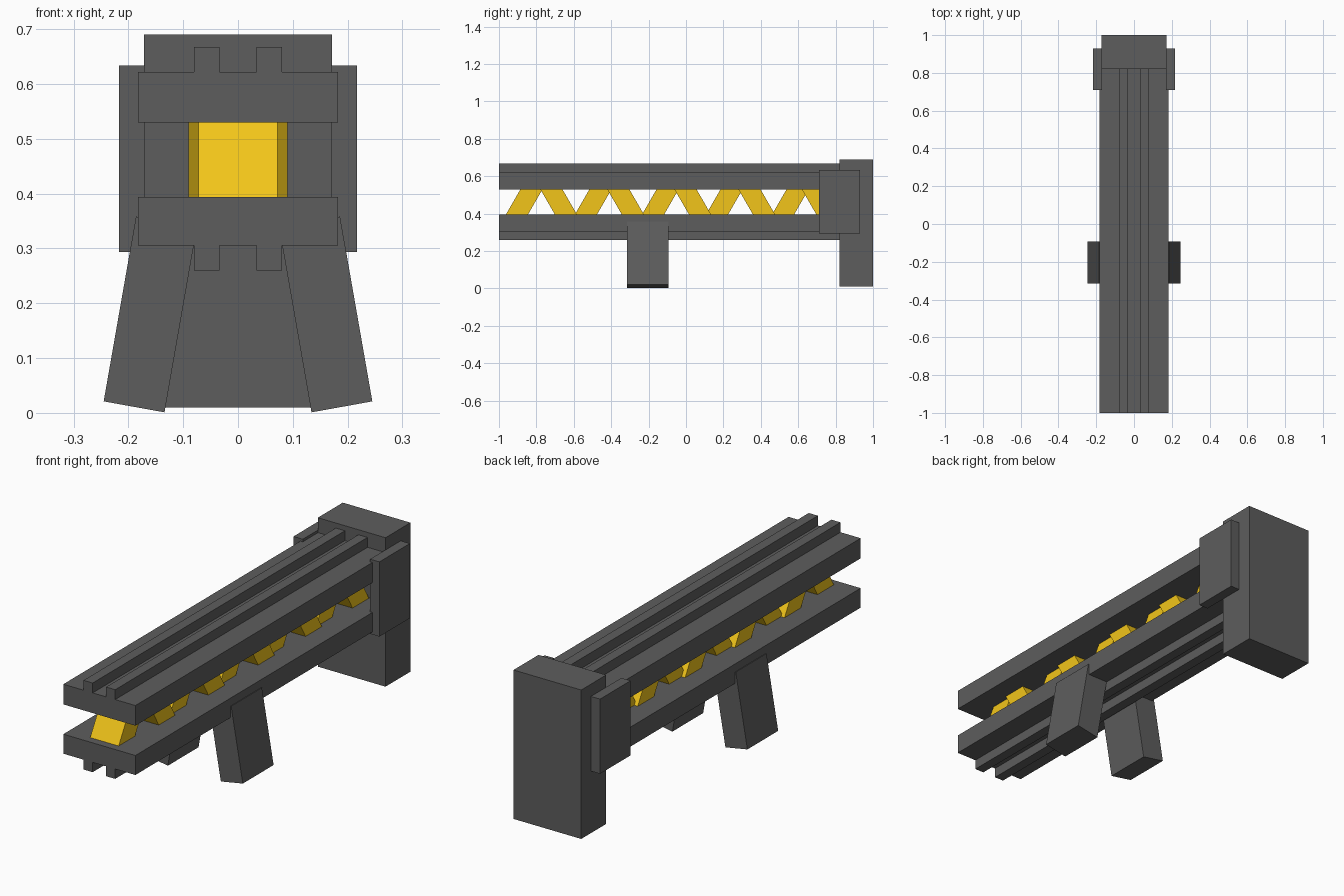
import bpy

if "Cube" in bpy.data.objects:
    bpy.data.objects.remove(bpy.data.objects["Cube"])


def material(name, rgb):
    m = bpy.data.materials.new(name)
    m.diffuse_color = (*rgb, 1)
    m.use_nodes = True
    m.node_tree.nodes["Principled BSDF"].inputs["Base Color"].default_value = m.diffuse_color
    return m


GREY = material("dark_metal", (0.11, 0.11, 0.11))
YELLOW = material("yellow", (0.89, 0.56, 0.01))


def prism(name, bottom, top, mat):
    """Solid between two matching loops of points."""
    n = len(bottom)
    faces = [tuple(reversed(range(n))), tuple(range(n, 2 * n))]
    faces += [(i, (i + 1) % n, (i + 1) % n + n, i + n) for i in range(n)]
    me = bpy.data.meshes.new(name)
    me.from_pydata(bottom + top, [], faces)
    me.materials.append(mat)
    ob = bpy.data.objects.new(name, me)
    bpy.context.collection.objects.link(ob)
    # make normals face outwards
    import bmesh
    bm = bmesh.new()
    bm.from_mesh(me)
    bmesh.ops.recalc_face_normals(bm, faces=bm.faces)
    bm.to_mesh(me)
    bm.free()
    return ob


def extrude_y(name, profile, y0, y1, mat=GREY):
    return prism(name, [(x, y0, z) for x, z in profile],
                 [(x, y1, z) for x, z in profile], mat)


def extrude_x(name, profile, half, mat):
    return prism(name, [(-half, y, z) for y, z in profile],
                 [(half, y, z) for y, z in profile], mat)


def rect(x0, x1, z0, z1):
    return [(x0, z0), (x1, z0), (x1, z1), (x0, z1)]


# ribbed rails: one cross-section each, ribs pointing away from the truss
def rail(name, inner, face, rib):
    half = [(0.182, inner), (0.182, face), (0.08, face),
            (0.08, rib), (0.034, rib), (0.034, face)]
    extrude_y(name, half + [(-x, z) for x, z in reversed(half)], -1, 0.82)


rail("upper_rail", 0.53, 0.622, 0.667)
rail("lower_rail", 0.394, 0.305, 0.26)

# end block
extrude_y("end_block", rect(-0.171, 0.171, 0.01, 0.69), 0.82, 1.0)

# side plates and splayed legs
for s, side in ((-1, "left"), (1, "right")):
    extrude_y(side + "_side_plate",
              rect(s * 0.17, s * 0.217, 0.293, 0.634), 0.71, 0.93)
    leg = [(0.245, 0.021), (0.134, 0.001), (0.075, 0.338), (0.186, 0.358)]
    extrude_y(side + "_leg", [(s * x, z) for x, z in leg], -0.315, -0.093)

# zigzag truss of slanted bars between the rails
Z0, Z1, WIDTH = 0.39, 0.535, 0.118
SHIFT = (Z1 - Z0) * 0.577


def brace(name, y, shift, half):
    extrude_x(name, [(y, Z0), (y + WIDTH, Z0),
                     (y + WIDTH + shift, Z1), (y + shift, Z1)], half, YELLOW)


for i, y in enumerate((-0.966, -0.597, -0.238, 0.104, 0.457)):
    brace(f"rising_brace_{i + 1}", y, SHIFT, 0.072)
for i, y in enumerate((-0.698, -0.34, 0.019, 0.361, 0.70)):
    brace(f"falling_brace_{i + 1}", y, -SHIFT, 0.09)
